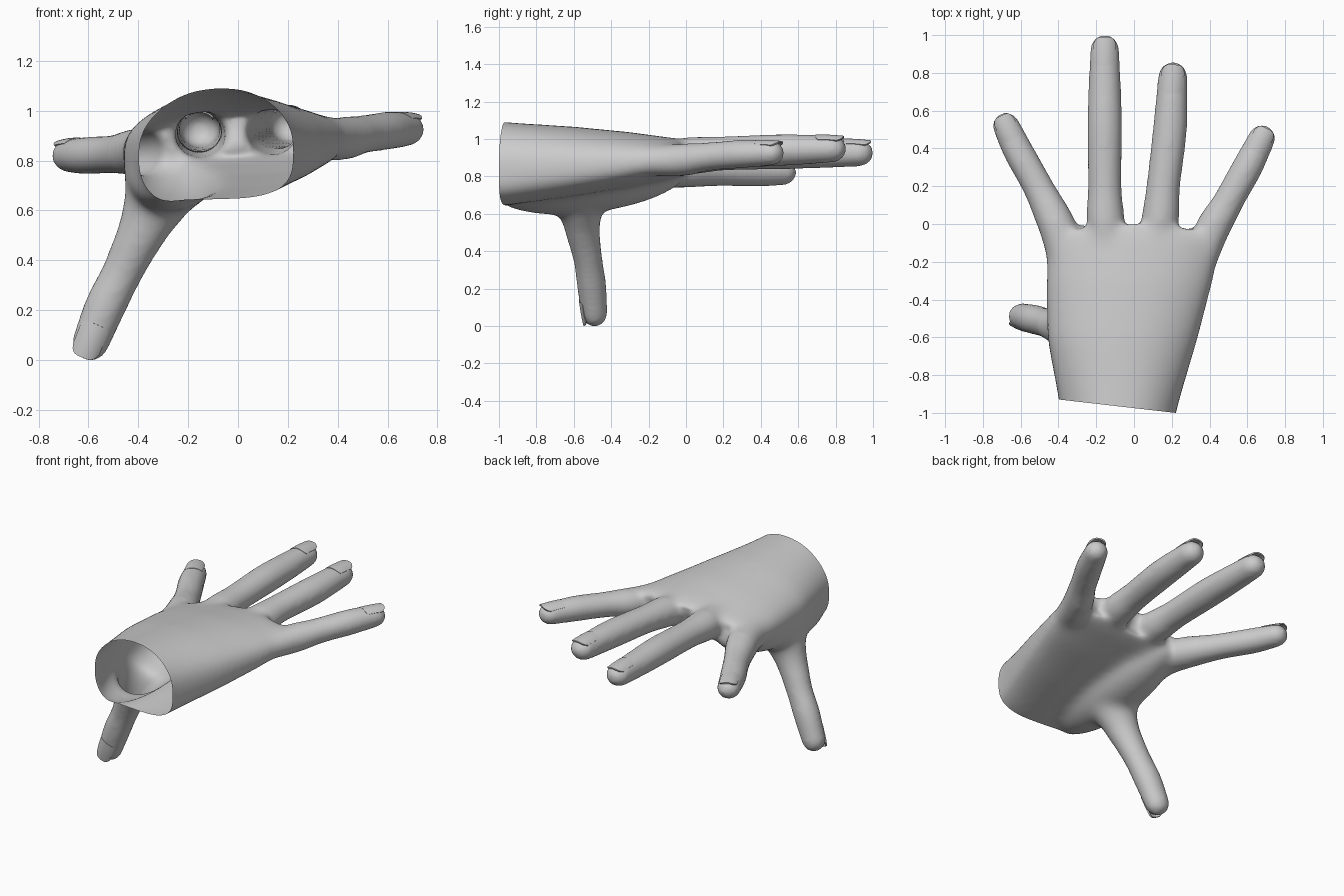
import bpy, bmesh, math
from mathutils import Vector

cube = bpy.data.objects.get("Cube")
if cube:
    bpy.data.objects.remove(cube, do_unlink=True)

grey = bpy.data.materials.new("light grey")
grey.use_nodes = True
grey.diffuse_color = (0.6, 0.6, 0.6, 1)
grey.node_tree.nodes["Principled BSDF"].inputs["Base Color"].default_value = (0.6, 0.6, 0.6, 1)

SIDES = 40
ANGLES = [2 * math.pi * i / SIDES for i in range(SIDES)]


def loft(bm, rings):
    """Skin a closed, capped tube over a list of point rings."""
    loops = [[bm.verts.new(p) for p in ring] for ring in rings]
    n = len(loops[0])
    for a, b in zip(loops, loops[1:]):
        for i in range(n):
            j = (i + 1) % n
            bm.faces.new((a[i], a[j], b[j], b[i]))
    bm.faces.new(loops[0][::-1])
    bm.faces.new(loops[-1])


def spline(points, steps=8):
    """Catmull-Rom through the points; the last component is the radius."""
    p = [Vector(v) for v in points]
    p = [2 * p[0] - p[1]] + p + [2 * p[-1] - p[-2]]
    out = []
    for a, b, c, d in zip(p, p[1:], p[2:], p[3:]):
        for s in range(steps):
            t = s / steps
            out.append(0.5 * (2 * b + (c - a) * t + (2 * a - 5 * b + 4 * c - d) * t ** 2
                              + (3 * b - a - 3 * c + d) * t ** 3))
    return out + [p[-2]]


def frame(direction, up):
    side = direction.cross(up).normalized()
    return side, side.cross(direction).normalized()


def finger(bm, points, up):
    """Tapered tube with a rounded tip."""
    path = spline(points)
    rings = []
    for i, p in enumerate(path):
        d = (path[min(i + 1, len(path) - 1)] - path[max(i - 1, 0)]).to_3d().normalized()
        rings.append((p.to_3d(), d, p.w))
    tip, d, r = rings[-1]
    for k in range(1, 8):
        a = k * math.pi / 2 / 7.3
        rings.append((tip + d * r * 1.12 * math.sin(a), d, r * math.cos(a)))
    out = []
    for c, d, r in rings:
        side, top = frame(d, up)
        r += 0.004 * min(1, r / 0.05)
        out.append([c + side * r * math.cos(a) + top * r * 0.94 * math.sin(a) for a in ANGLES])
    loft(bm, out)


def nail(name, points, up):
    """Thin curved plate lying over the fingertip."""
    tip, prev = Vector(points[-1]), Vector(points[-2])
    d = (tip - prev).to_3d().normalized()
    side, top = frame(d, up)
    r = tip.w
    base = tip.to_3d()
    bm = bmesh.new()
    cols, rows, grid = 12, 8, []
    for j in range(rows + 1):
        row = []
        for i in range(cols + 1):
            u, v = 2 * i / cols - 1, j / rows
            a = u * 0.85
            front = r * (0.95 - 0.5 * u ** 4)
            back = -r * (1.1 - 0.2 * u ** 4)
            along = back + (front - back) * v
            lift = r * (1.0 - 0.14 * v * v)
            row.append(bm.verts.new(base + d * along + side * r * 1.03 * math.sin(a)
                                    + top * lift * math.cos(a)))
        grid.append(row)
    for a, b in zip(grid, grid[1:]):
        for i in range(cols):
            bm.faces.new((a[i], a[i + 1], b[i + 1], b[i]))
    obj = make_object(name, bm)
    mod = obj.modifiers.new("thickness", "SOLIDIFY")
    mod.thickness = 0.009
    mod.offset = 0
    finish(obj)


def make_object(name, bm):
    bmesh.ops.recalc_face_normals(bm, faces=bm.faces)
    mesh = bpy.data.meshes.new(name)
    bm.to_mesh(mesh)
    bm.free()
    mesh.materials.append(grey)
    obj = bpy.data.objects.new(name, mesh)
    bpy.context.collection.objects.link(obj)
    return obj


def finish(obj):
    """Apply the modifiers and smooth the shading."""
    bpy.ops.object.select_all(action="DESELECT")
    obj.select_set(True)
    bpy.context.view_layer.objects.active = obj
    for mod in list(obj.modifiers):
        bpy.ops.object.modifier_apply(modifier=mod.name)
    bpy.ops.object.shade_smooth_by_angle(angle=math.radians(40))


def add_smooth(obj, iterations, group=""):
    mod = obj.modifiers.new("soften", "SMOOTH")
    mod.factor = 0.5
    mod.iterations = iterations
    mod.vertex_group = group


def palm_ring(y, x0, x1, low, high, tilt, arch, bow=0):
    """Rounded-box section, tilted and arched across the palm."""
    cx, hw = (x0 + x1) / 2, (x1 - x0) / 2
    cz, hh = (low + high - arch) / 2, (high - low - arch) / 2
    ring = []
    for a in ANGLES:
        c, s = math.cos(a), math.sin(a)
        power = 0.72 if s > 0 else 0.6
        u = math.copysign(abs(c) ** power, c)
        w = math.copysign(abs(s) ** power, s)
        lift = arch * (1 - u * u) * (w + 1) / 2
        ring.append(Vector((cx + hw * u, y - bow * u * u, cz + hh * w + tilt * hw * u + lift)))
    return ring


UP = Vector((0, 0, 1))
digits = {
    "index": ([(-0.32, -0.36, 0.83, 0.10), (-0.39, -0.06, 0.835, 0.1), (-0.50, 0.18, 0.825, 0.078),
               (-0.61, 0.38, 0.82, 0.076), (-0.675, 0.515, 0.82, 0.068)], UP),
    "middle": ([(-0.13, -0.3, 0.90, 0.08), (-0.15, 0, 0.905, 0.097), (-0.155, 0.2, 0.915, 0.085),
                (-0.155, 0.5, 0.925, 0.088), (-0.155, 0.7, 0.925, 0.083),
                (-0.155, 0.92, 0.925, 0.073)], UP),
    "ring": ([(0.08, -0.3, 0.90, 0.08), (0.135, 0, 0.915, 0.095), (0.155, 0.2, 0.93, 0.085),
              (0.19, 0.5, 0.94, 0.086), (0.205, 0.775, 0.947, 0.074)], UP),
    "little": ([(0.28, -0.45, 0.88, 0.06), (0.395, -0.08, 0.885, 0.09), (0.50, 0.12, 0.905, 0.077),
                (0.60, 0.3, 0.92, 0.077), (0.675, 0.45, 0.925, 0.068)], UP),
    "thumb": ([(-0.29, -0.57, 0.72, 0.16), (-0.38, -0.555, 0.53, 0.1), (-0.46, -0.525, 0.36, 0.078),
               (-0.53, -0.505, 0.22, 0.079), (-0.59, -0.49, 0.075, 0.071)],
              Vector((-0.15, -1, 0))),
}

# Palm, digits and thumb mound as overlapping closed volumes
bm = bmesh.new()
loft(bm, [palm_ring(*s) for s in (
    (-1.25, -0.36, 0.16, 0.635, 1.11, 0.03, 0.08),
    (-0.95, -0.395, 0.235, 0.645, 1.09, 0.03, 0.08),
    (-0.60, -0.46, 0.34, 0.69, 1.067, 0.03, 0.07),
    (-0.30, -0.465, 0.42, 0.74, 1.037, 0.04, 0.06),
    (-0.08, -0.46, 0.465, 0.79, 1.005, 0.06, 0.05),
    (0.01, -0.44, 0.45, 0.82, 0.98, 0.06, 0.04, 0.06))])
for points, up in digits.values():
    finger(bm, points, up)
mound = bmesh.ops.create_uvsphere(bm, u_segments=32, v_segments=16, radius=1)["verts"]
for v in mound:
    v.co = Vector((-0.27 + 0.19 * v.co.x, -0.5 + 0.5 * v.co.y, 0.755 + 0.15 * v.co.z + 0.06 * v.co.y))
hand = make_object("hand", bm)

# Fuse the volumes and soften the creases
remesh = hand.modifiers.new("fuse", "REMESH")
remesh.mode = "VOXEL"
remesh.voxel_size = 0.014
add_smooth(hand, 14)
finish(hand)

# Blend the palm further, fading out towards fingers, thumb and wrist
palm = hand.vertex_groups.new(name="palm")
for v in hand.data.vertices:
    x, y, z = v.co
    weight = min((0.02 - y) / 0.12, (z - 0.46) / 0.12, (y + 1.0) / 0.15, 1)
    if weight > 0:
        palm.add([v.index], weight, "REPLACE")
add_smooth(hand, 60, "palm")
finish(hand)

# Open the wrist with a slanted cut
bm = bmesh.new()
bm.from_mesh(hand.data)
bmesh.ops.bisect_plane(bm, geom=bm.verts[:] + bm.edges[:] + bm.faces[:],
                       plane_co=(-0.39, -0.93, 0.8), plane_no=(-0.07, -0.61, 0),
                       clear_outer=True)
bm.to_mesh(hand.data)
bm.free()

for name, (points, up) in digits.items():
    nail(name + "_nail", points, up)
